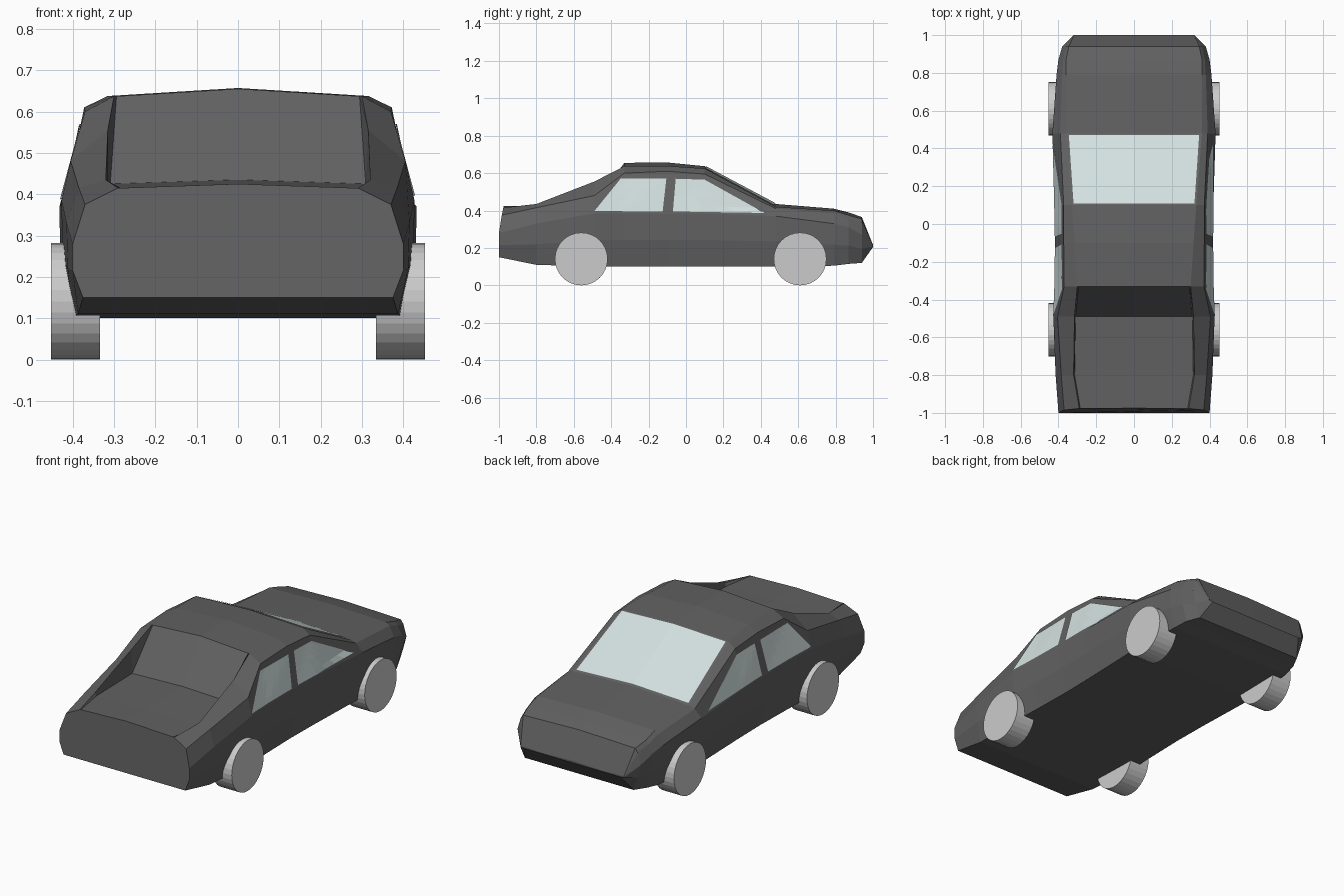
import bpy, bmesh, math
from mathutils import Vector
from mathutils.bvhtree import BVHTree

if "Cube" in bpy.data.objects:
    bpy.data.objects.remove(bpy.data.objects["Cube"])


def material(name, color):
    m = bpy.data.materials.new(name)
    m.diffuse_color = (*color, 1)
    m.use_nodes = True
    m.node_tree.nodes["Principled BSDF"].inputs["Base Color"].default_value = m.diffuse_color
    return m


def add_object(name, bm, mat=None):
    mesh = bpy.data.meshes.new(name)
    bm.to_mesh(mesh)
    bm.free()
    ob = bpy.data.objects.new(name, mesh)
    bpy.context.collection.objects.link(ob)
    if mat:
        mesh.materials.append(mat)
    return ob


paint = material("dark_paint", (0.12, 0.12, 0.12))
glass = material("pale_glass", (0.65, 0.75, 0.74))

# Body stations: y, floor z, half width, belt x z, shoulder x z, roof edge x z, centre top z
stations = [
    (-1.00, .150, .400, .400, .280, .370, .375, .290, .415, .425),
    (-0.80, .110, .412, .415, .330, .385, .415, .320, .435, .425),
    (-0.49, .100, .425, .427, .385, .405, .480, .315, .555, .435),
    (-0.33, .100, .420, .420, .385, .370, .600, .300, .637, .655),
    (-0.10, .100, .415, .417, .385, .372, .610, .315, .638, .657),
    (0.10, .100, .418, .420, .385, .372, .595, .330, .625, .637),
    (0.48, .100, .430, .432, .370, .390, .410, .360, .420, .435),
    (0.79, .105, .410, .410, .330, .380, .385, .360, .400, .410),
    (0.87, .115, .395, .400, .310, .375, .355, .360, .375, .390),
    (0.94, .120, .360, .380, .270, .360, .335, .345, .355, .365),
    (1.00, .205, .320, .320, .210, .320, .212, .318, .214, .216),
]


def section(bm, s):
    y, zb, w, bx, bz, sx, sz, rx, rz, top = s
    # The inner point drops to the deck behind the cabin, leaving side buttresses
    half = [(0, zb), (w - .025, zb), (w, (zb + bz) / 2), (bx, bz), (sx, sz),
            (rx, rz), (rx - .006, min(rz, top - .01)), (0, top)]
    ring = half + [(-x, z) for x, z in reversed(half[1:-1])]
    lean = .2 if y == -1 else 0
    return [bm.verts.new((x, y + lean * max(0, z - .3), z)) for x, z in ring]


# Body shell
bm = bmesh.new()
rings = [section(bm, s) for s in stations]
for a, b in zip(rings, rings[1:]):
    n = len(a)
    for i in range(n):
        j = (i + 1) % n
        bm.faces.new((a[i], a[j], b[j], b[i]))
bm.faces.new(rings[0])
bm.faces.new(rings[-1])
bmesh.ops.recalc_face_normals(bm, faces=bm.faces)
tree = BVHTree.FromBMesh(bm)
add_object("car_body", bm, paint)


def pane(name, corners, place, away, n=6):
    """Glass panel projected onto the body from the given outward direction."""
    c = [Vector(p) for p in corners]
    away = Vector(away)
    bm = bmesh.new()
    grid = []
    for i in range(n + 1):
        row = []
        for j in range(n + 1):
            u, v = i / n, j / n
            p = c[0].lerp(c[1], u).lerp(c[3].lerp(c[2], u), v)
            hit = tree.ray_cast(Vector(place(p)) + away * 2, -away)[0]
            row.append(bm.verts.new(hit + away * .004))
        grid.append(row)
    for i in range(n):
        for j in range(n):
            bm.faces.new((grid[i][j], grid[i + 1][j],
                          grid[i + 1][j + 1], grid[i][j + 1]))
    bmesh.ops.recalc_face_normals(bm, faces=bm.faces)
    if sum((f.normal.dot(away) for f in bm.faces)) < 0:
        bmesh.ops.reverse_faces(bm, faces=bm.faces)
    add_object(name, bm, glass)


# Windscreen
pane("windscreen", [(-.345, .472), (.345, .472), (.32, .108), (-.32, .108)],
     lambda p: (p.x, p.y, 0), (0, 0, 1))

# Side windows, corners given as y, z
side_windows = {
    "rear_side_window": [(-.49, .397), (-.125, .395), (-.105, .57), (-.35, .57)],
    "front_side_window": [(-.07, .395), (.42, .387), (.10, .565), (-.055, .57)],
}
for side, label in ((1, "right"), (-1, "left")):
    for name, corners in side_windows.items():
        pane(f"{name}_{label}", corners, lambda p: (0, p.x, p.y), (side, 0, 0))
    # Wheels
    for y, end in ((-.56, "rear"), (.61, "front")):
        bpy.ops.mesh.primitive_cylinder_add(
            vertices=32, radius=.141, depth=.118,
            location=(side * .393, y, .141), rotation=(0, math.pi / 2, 0))
        bpy.context.object.name = f"{end}_wheel_{label}"
